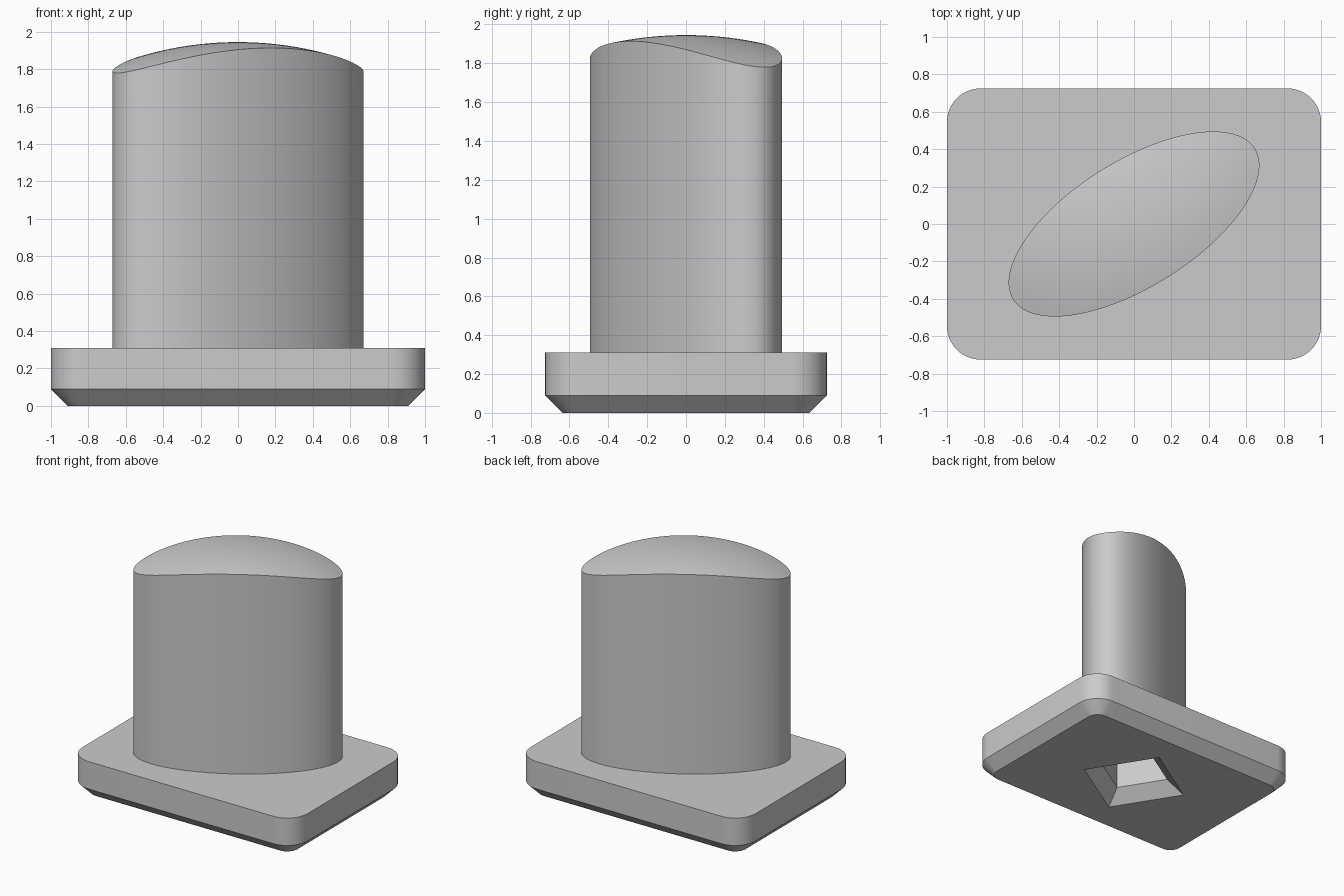
import bpy, bmesh, math
from mathutils import Matrix

TILT = math.radians(32)      # turn of the post and its socket
BASE_TOP, DOME_TOP, DOME_R = 0.31, 1.945, 1.84

if "Cube" in bpy.data.objects:
    bpy.data.objects.remove(bpy.data.objects["Cube"], do_unlink=True)

grey = bpy.data.materials.new("plain grey")
grey.use_nodes = True
colour = (0.6, 0.6, 0.6, 1)
grey.diffuse_color = colour
grey.node_tree.nodes["Principled BSDF"].inputs["Base Color"].default_value = colour


def loft(name, rings, turn=0.0):
    """Skin a stack of equal-length rings, capping both ends."""
    bm = bmesh.new()
    loops = [[bm.verts.new(p) for p in ring] for ring in rings]
    n = len(loops[0])
    for low, high in zip(loops, loops[1:]):
        for i in range(n):
            j = (i + 1) % n
            bm.faces.new((low[i], low[j], high[j], high[i]))
    bm.faces.new(loops[0][::-1])
    bm.faces.new(loops[-1])
    bm.transform(Matrix.Rotation(turn, 4, "Z"))
    bmesh.ops.recalc_face_normals(bm, faces=bm.faces)
    mesh = bpy.data.meshes.new(name)
    bm.to_mesh(mesh)
    bm.free()
    mesh.materials.append(grey)
    ob = bpy.data.objects.new(name, mesh)
    bpy.context.collection.objects.link(ob)
    return ob


def rounded_rect(hx, hy, r, z, steps=12):
    pts = []
    for q, (sx, sy) in enumerate([(1, 1), (-1, 1), (-1, -1), (1, -1)]):
        for k in range(steps + 1):
            a = (q + k / steps) * math.pi / 2
            pts.append((sx * (hx - r) + r * math.cos(a),
                        sy * (hy - r) + r * math.sin(a), z))
    return pts


def square(h, z):
    return [(h, h, z), (-h, h, z), (-h, -h, z), (h, -h, z)]


def dome_ring(t, a=0.762, b=0.337, n=128):
    pts = []
    for i in range(n):
        u = 2 * math.pi * i / n
        x, y = t * a * math.cos(u), t * b * math.sin(u)
        z = DOME_TOP - DOME_R + math.sqrt(DOME_R ** 2 - x * x - y * y)
        pts.append((x, y, z))
    return pts


# Rounded base plate with a chamfered underside
base = loft("base_plate", [
    rounded_rect(0.91, 0.635, 0.09, 0),
    rounded_rect(1.0, 0.725, 0.18, 0.09),
    rounded_rect(1.0, 0.725, 0.18, BASE_TOP)])

# Elliptical post with a shallow spherical top
rim = dome_ring(1)
foot = [(x, y, BASE_TOP) for x, y, z in rim]
rings = [foot] + [dome_ring(1 - k / 16) for k in range(16)] + [dome_ring(0.005)]
post = loft("post", rings, TILT)

# Square socket with a flared mouth, cut into the underside
cutter = loft("socket_cutter", [
    square(0.32, -0.02), square(0.2, 0.1), square(0.2, 1.0)], TILT)
cutter.hide_render = True

for ob in (base, post):
    cut = ob.modifiers.new("socket", "BOOLEAN")
    cut.operation = "DIFFERENCE"
    cut.solver = "EXACT"
    cut.object = cutter
    bpy.ops.object.select_all(action="DESELECT")
    ob.select_set(True)
    bpy.context.view_layer.objects.active = ob
    bpy.ops.object.modifier_apply(modifier=cut.name)
    bpy.ops.object.shade_smooth_by_angle(angle=math.radians(30))

bpy.data.objects.remove(cutter, do_unlink=True)
